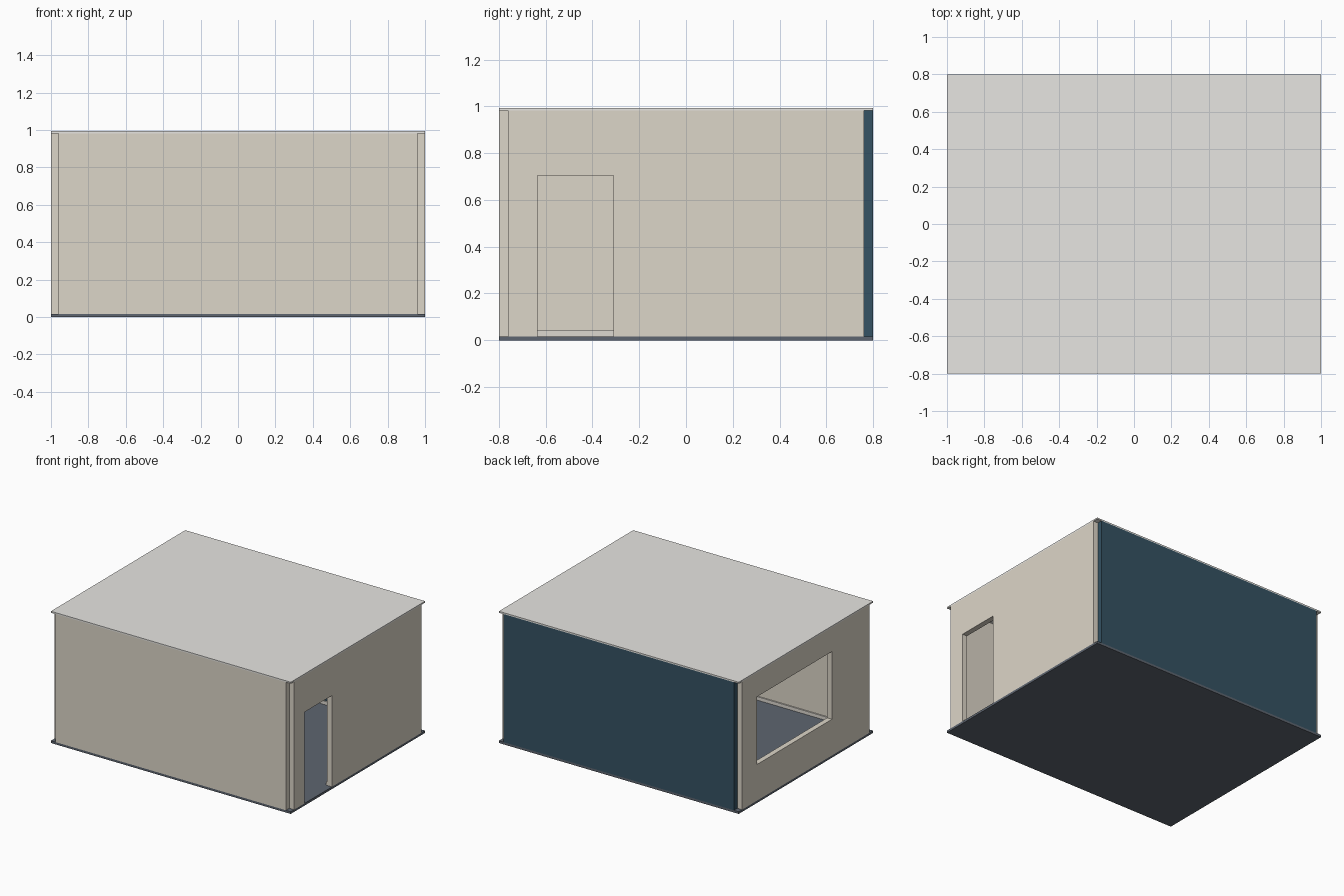
import bpy, bmesh
from mathutils import Vector

if "Cube" in bpy.data.objects:
    bpy.data.objects.remove(bpy.data.objects["Cube"])

FLOOR, CEIL, TOP = 0.017, 0.982, 0.993   # levels: floor top, ceiling underside, roof
HX, HY, T = 1.0, 0.8, 0.04               # half sizes and wall thickness
SK_H, SK_T = 0.026, 0.01                 # skirting height and thickness


def material(name, rgb):
    m = bpy.data.materials.new(name)
    m.diffuse_color = (*rgb, 1)
    m.use_nodes = True
    m.node_tree.nodes["Principled BSDF"].inputs["Base Color"].default_value = m.diffuse_color
    return m


plaster = material("plaster", (0.72, 0.67, 0.58))
blue = material("accent_blue", (0.035, 0.085, 0.125))
dark = material("floor_dark", (0.11, 0.13, 0.16))
white = material("ceiling_white", (0.80, 0.79, 0.76))
trim = material("skirting_trim", (0.72, 0.69, 0.63))


def box(name, lo, hi, mat=None):
    lo, hi = Vector(lo), Vector(hi)
    bm = bmesh.new()
    bmesh.ops.create_cube(bm, size=1)
    for v in bm.verts:
        v.co = Vector([c * s for c, s in zip(v.co, hi - lo)])
    mesh = bpy.data.meshes.new(name)
    bm.to_mesh(mesh)
    bm.free()
    ob = bpy.data.objects.new(name, mesh)
    ob.location = (lo + hi) / 2
    bpy.context.collection.objects.link(ob)
    if mat:
        mesh.materials.append(mat)
    return ob


def cut(ob, lo, hi):
    cutter = box("opening_cutter", lo, hi)
    cutter.hide_render = True
    mod = ob.modifiers.new("opening", 'BOOLEAN')
    mod.operation, mod.solver, mod.object = 'DIFFERENCE', 'EXACT', cutter
    bpy.context.view_layer.objects.active = ob
    bpy.ops.object.modifier_apply(modifier=mod.name)
    bpy.data.objects.remove(cutter)


# Floor and ceiling slabs
box("floor", (-HX, -HY, 0), (HX, HY, FLOOR), dark)
box("ceiling", (-HX, -HY, CEIL), (HX, HY, TOP), white)

# Four walls, leaving open square notches at the corners
ix, iy = HX - T, HY - T
box("front_wall", (-ix, -HY, FLOOR), (ix, -iy, CEIL), plaster)
box("back_wall", (-ix, iy, FLOOR), (ix, HY, CEIL), blue)
left = box("left_wall", (-HX, -iy, FLOOR), (-ix, iy, CEIL), plaster)
right = box("right_wall", (ix, -iy, FLOOR), (HX, iy, CEIL), plaster)

# Window in the left wall, doorway in the right wall
DOOR0, DOOR1 = -0.635, -0.31
cut(left, (-1.1, -0.31, 0.29), (-0.9, 0.585, 0.80))
cut(right, (0.9, DOOR0, -0.1), (1.1, DOOR1, 0.705))

# Skirting inside, interrupted at the doorway
z0, z1 = FLOOR, FLOOR + SK_H
box("front_skirting", (-ix, -iy, z0), (ix, -iy + SK_T, z1), trim)
box("back_skirting", (-ix, iy - SK_T, z0), (ix, iy, z1), trim)
for name, x0, x1, y0, y1 in (
        ("left_skirting", -ix, -ix + SK_T, -iy, iy),
        ("right_skirting_short", ix - SK_T, ix, -iy, DOOR0),
        ("right_skirting_long", ix - SK_T, ix, DOOR1, iy)):
    box(name, (x0, y0 + (SK_T if y0 == -iy else 0), z0),
        (x1, y1 - (SK_T if y1 == iy else 0), z1), trim)
